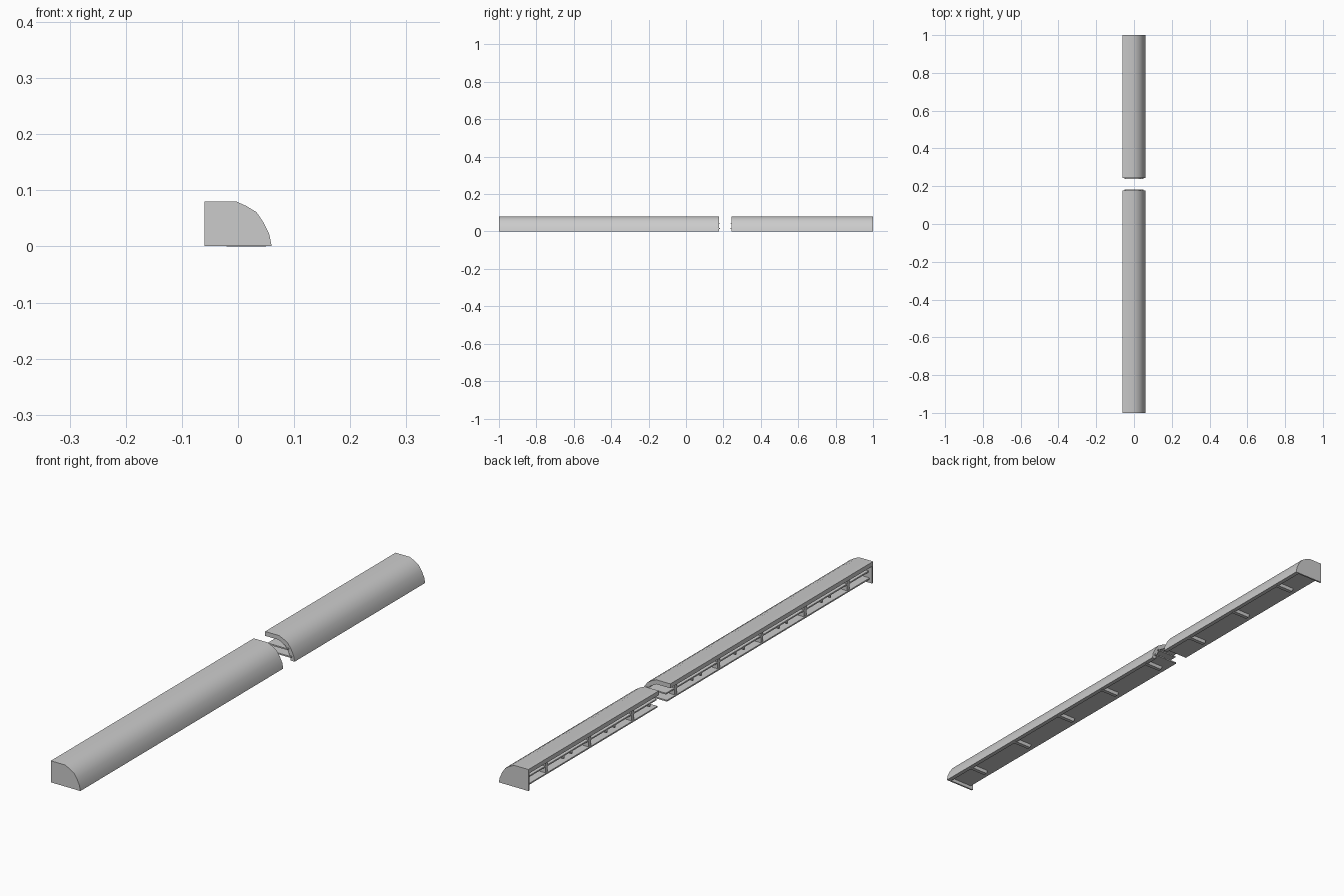
import bpy, bmesh, math

if "Cube" in bpy.data.objects:
    bpy.data.objects.remove(bpy.data.objects["Cube"])

# Outer cross-section in x/z, from the back top edge round to the front foot
OUTER = [(-0.06, 0.08), (-0.003, 0.08), (0.015, 0.072), (0.033, 0.061),
         (0.046, 0.042), (0.056, 0.021), (0.06, 0.001)]
SEGMENTS = [(-1.0, 0.18), (0.24, 1.0)]


def inset(t):
    """Offset the open profile inwards by t."""
    pts = []
    for i, (x, z) in enumerate(OUTER):
        a = OUTER[max(i - 1, 0)]
        b = OUTER[min(i + 1, len(OUTER) - 1)]
        dx, dz = b[0] - a[0], b[1] - a[1]
        n = math.hypot(dx, dz)
        pts.append((x + dz / n * t, z - dx / n * t))
    pts[0] = (OUTER[0][0], OUTER[0][1] - t)
    pts[-1] = (OUTER[-1][0] - t, OUTER[-1][1])
    return pts


def extrude(name, profile, y0, y1, smooth=False):
    """Extrude a closed x/z profile along y."""
    bm = bmesh.new()
    face = bm.faces.new([bm.verts.new((x, y0, z)) for x, z in profile])
    res = bmesh.ops.extrude_face_region(bm, geom=[face])
    verts = [v for v in res['geom'] if isinstance(v, bmesh.types.BMVert)]
    bmesh.ops.translate(bm, verts=verts, vec=(0, y1 - y0, 0))
    if not any(len(f.verts) == len(profile) and f.calc_center_median().y < y0 + 1e-6
               for f in bm.faces):
        bm.faces.new([v for v in bm.verts if v not in verts])
    bmesh.ops.recalc_face_normals(bm, faces=bm.faces)
    mesh = bpy.data.meshes.new(name)
    bm.to_mesh(mesh)
    bm.free()
    ob = bpy.data.objects.new(name, mesh)
    bpy.context.collection.objects.link(ob)
    if smooth:
        bpy.ops.object.select_all(action='DESELECT')
        ob.select_set(True)
        bpy.context.view_layer.objects.active = ob
        bpy.ops.object.shade_smooth_by_angle(angle=math.radians(32))
    return ob


def box(name, x0, x1, y0, y1, z0, z1):
    return extrude(name, [(x0, z0), (x1, z0), (x1, z1), (x0, z1)], y0, y1)


def inside(y, margin):
    return any(a + margin < y < b - margin for a, b in SEGMENTS)


inner = inset(0.016)

for (y0, y1), side in zip(SEGMENTS, ("front", "back")):
    # the shelves stick out slightly past the cover at the gap
    front = side == "front"
    s0, s1 = (y0, y1 - 0.003) if front else (y0 + 0.003, y1)
    c0, c1 = (y0 + 0.005, y1 + 0.002) if front else (y0 - 0.003, y1 - 0.005)

    # curved cover, open at the back
    extrude(side + "_cover", OUTER + inner[::-1], s0, s1, True)
    # floor and middle shelf
    box(side + "_floor", -0.05, 0.05, c0, c1, 0.014, 0.019)
    box(side + "_shelf", -0.046, 0.036, c0, c1, 0.039, 0.044)

# end caps
cap = OUTER + [(-0.06, 0.001)]
extrude("front_end_cap", cap, -1.0, -0.994)
extrude("back_end_cap", cap, 0.994, 1.0)

# upright ribs from the cover down through the floor to small front feet
rib = [(-0.046, 0.016), (-0.046, 0.066), (-0.003, 0.066)] + inner[2:-1] + \
      [(0.05, 0.0), (-0.02, 0.0), (-0.026, 0.016)]
for i in range(8):
    y = -0.875 + 0.25 * i
    if inside(y, 0.01):
        extrude("rib", rib, y - 0.007, y + 0.007)

# pairs of small pegs under the shelf
for i in range(1, 8):
    for off in (-0.024, 0.024):
        y = -1 + 0.25 * i + off
        if inside(y, 0.01):
            box("peg", -0.045, -0.037, y - 0.004, y + 0.004, 0.029, 0.040)
